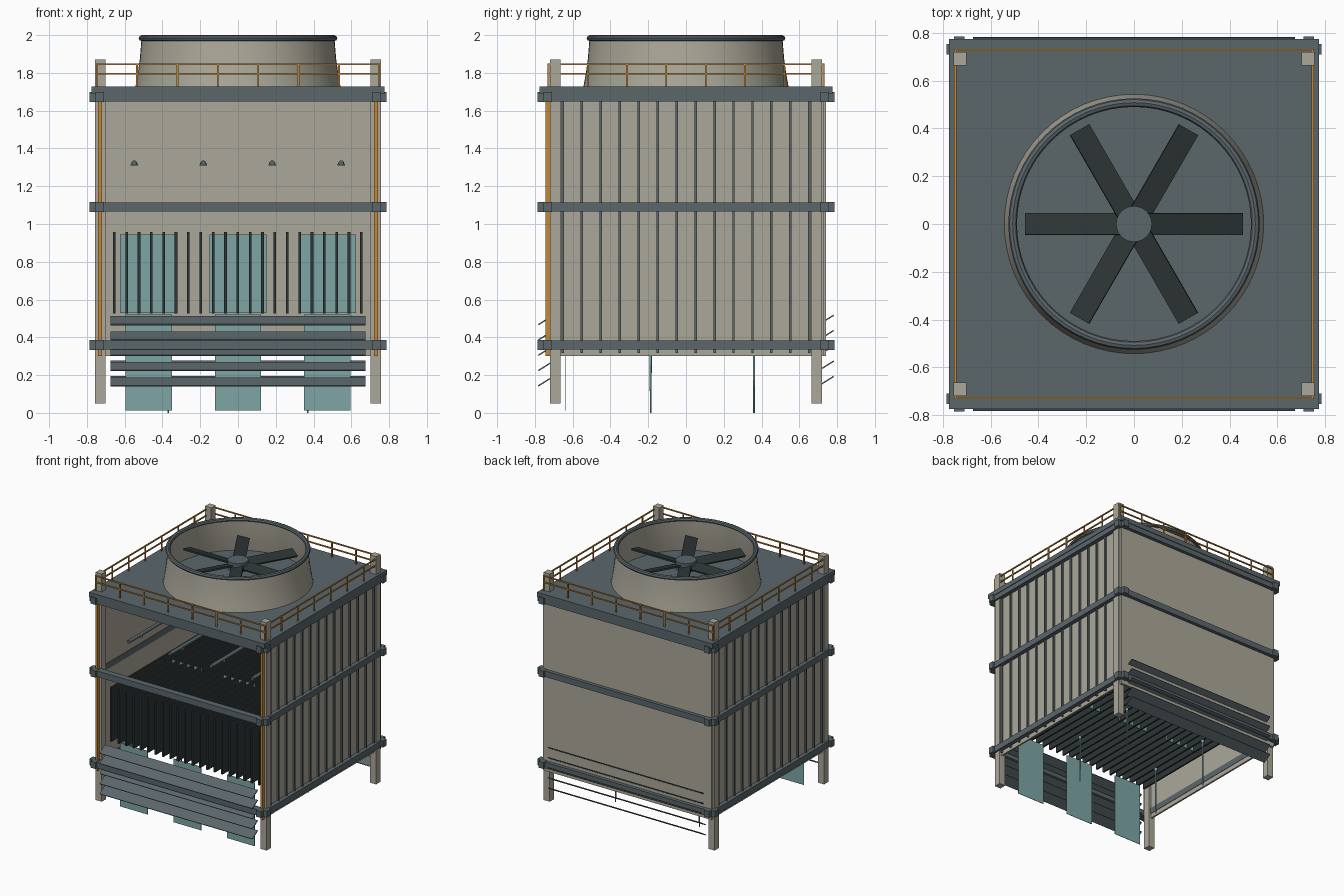
import bpy, math
from mathutils import Matrix

cube = bpy.data.objects.get("Cube")
if cube:
    bpy.data.objects.remove(cube, do_unlink=True)


def material(name, rgb):
    m = bpy.data.materials.new(name)
    m.use_nodes = True
    m.diffuse_color = (*rgb, 1)
    m.node_tree.nodes["Principled BSDF"].inputs["Base Color"].default_value = (*rgb, 1)
    return m


BEIGE = material("beige panel", (0.41, 0.39, 0.32))
STEEL = material("blue grey steel", (0.105, 0.135, 0.148))
DARK = material("dark fill", (0.027, 0.036, 0.036))
WATER = material("water teal", (0.21, 0.38, 0.38))
ORANGE = material("safety orange", (0.55, 0.25, 0.04))


def finish(name, mat):
    ob = bpy.context.object
    ob.name = name
    ob.data.materials.append(mat)
    return ob


def box(name, mat, x, y, z, rot=(0, 0, 0)):
    """Box from (min, max) ranges, turned about its own centre."""
    mid = [(a + b) / 2 for a, b in (x, y, z)]
    bpy.ops.mesh.primitive_cube_add(size=1, location=mid, rotation=rot)
    ob = finish(name, mat)
    ob.scale = [b - a for a, b in (x, y, z)]
    return ob


def centred(c, size):
    return (c - size / 2, c + size / 2)


def rod(name, mat, r, loc, length, rot=(0, 0, 0), sides=12, r_top=None):
    bpy.ops.mesh.primitive_cone_add(vertices=sides, radius1=r, radius2=r if r_top is None else r_top,
                                    depth=length, location=loc, rotation=rot)
    ob = finish(name, mat)
    bpy.ops.object.shade_smooth_by_angle(angle=math.radians(40))
    return ob


def lathe(name, mat, profile, sides=64):
    """Closed ring swept around z from an (r, z) outline."""
    n = len(profile)
    verts, faces = [], []
    for i in range(sides):
        a = 2 * math.pi * i / sides
        verts += [(r * math.cos(a), r * math.sin(a), z) for r, z in profile]
        j = (i + 1) % sides
        for k in range(n):
            k2 = (k + 1) % n
            faces.append((i * n + k, j * n + k, j * n + k2, i * n + k2))
    me = bpy.data.meshes.new(name)
    me.from_pydata(verts, [], faces)
    ob = bpy.data.objects.new(name, me)
    bpy.context.collection.objects.link(ob)
    bpy.ops.object.select_all(action='DESELECT')
    bpy.context.view_layer.objects.active = ob
    ob.select_set(True)
    bpy.ops.object.shade_smooth_by_angle(angle=math.radians(40))
    me.materials.append(mat)
    return ob


SIGNS = (-1, 1)
LEVELS = (0.36, 1.09, 1.672)

# Corner columns and the front corner poles
for sx in SIGNS:
    for sy in SIGNS:
        box("column", BEIGE, centred(sx * 0.729, 0.054), centred(sy * 0.692, 0.055), (0.05, 1.87))
    box("front_pole", ORANGE, centred(sx * 0.73, 0.02), (-0.745, -0.72), (0.3, 1.7))

# Side and back walls, with vertical ribs on the sides
box("back_wall", BEIGE, (-0.745, 0.745), (0.725, 0.742), (0.3, 1.69))
for sx in SIGNS:
    box("side_wall", BEIGE, centred(sx * 0.73, 0.014), (-0.738, 0.738), (0.3, 1.69))
    for i in range(14):
        box("wall_rib", STEEL, centred(sx * 0.74, 0.02), centred(-0.653 + i * 0.1005, 0.013), (0.318, 1.66))

# Beam rings and corner brackets
for z in LEVELS:
    tall = centred(z, 0.048)
    for s in SIGNS:
        box("long_beam", STEEL, (-0.74, 0.74), centred(s * 0.745, 0.05), tall)
        box("side_beam", STEEL, centred(s * 0.745, 0.05), (-0.74, 0.74), tall)
        for t in SIGNS:
            box("bracket_y", STEEL, centred(s * 0.732, 0.045), centred(t * 0.752, 0.066), centred(z, 0.052))
            box("bracket_x", STEEL, centred(s * 0.752, 0.066), centred(t * 0.732, 0.045), centred(z, 0.052))

# Roof deck
box("roof_deck", STEEL, (-0.775, 0.775), (-0.775, 0.775), (1.688, 1.727))

# Handrail
for s in SIGNS:
    for z in (1.796, 1.846):
        box("rail_x", ORANGE, (-0.752, 0.752), centred(s * 0.728, 0.009), centred(z, 0.009))
        box("rail_y", ORANGE, centred(s * 0.748, 0.009), (-0.73, 0.73), centred(z, 0.009))
    for i in range(8):
        t = -1 + 2 * i / 7
        box("rail_post_x", ORANGE, centred(t * 0.748, 0.009), centred(s * 0.728, 0.009), (1.727, 1.846))
        if 0 < i < 7:
            box("rail_post_y", ORANGE, centred(s * 0.748, 0.009), centred(t * 0.728, 0.009), (1.727, 1.846))

# Fan stack with rolled lip
lathe("fan_stack", BEIGE, [(0.543, 1.727), (0.53, 1.8), (0.519, 1.88), (0.511, 1.98),
                           (0.498, 1.98), (0.505, 1.88), (0.516, 1.8), (0.529, 1.727)])
lathe("stack_lip", STEEL, [(0.508 + 0.018 * math.cos(a), 1.984 + 0.016 * math.sin(a))
                           for a in (math.pi * k / 4 for k in range(8))])

# Fan
rod("fan_shaft", STEEL, 0.03, (0, 0, 1.78), 0.12)
rod("fan_hub", STEEL, 0.075, (0, 0, 1.865), 0.07, sides=32)
for i in range(6):
    blade = box("fan_blade", DARK, (0.06, 0.456), centred(0, 0.094), centred(1.865, 0.012))
    size = Matrix.Diagonal((*blade.scale, 1))
    blade.matrix_world = (Matrix.Rotation(i * math.pi / 3, 4, 'Z')
                          @ Matrix.Translation((0.258, 0, 1.865))
                          @ Matrix.Rotation(math.radians(14), 4, 'X') @ size)

# Fill fins
for i in range(21):
    box("fill_fin", DARK, centred(-0.655 + i * 0.0654, 0.014), (-0.67, 0.67), (0.525, 0.958))

# Spray pipes and nozzles
for i in range(4):
    x = -0.549 + i * 0.365
    rod("spray_pipe", STEEL, 0.014, (x, 0, 1.323), 1.2, rot=(math.pi / 2, 0, 0))
    for k in range(4):
        rod("spray_nozzle", STEEL, 0.021, (x, -0.45 + k * 0.3, 1.318), 0.018, r_top=0.014)

# Air inlet louvres, front and back, all pitched the same way
for s, base in ((-1, 0.164), (1, 0.172)):
    for i in range(5):
        box("louvre_slat", STEEL, (-0.675, 0.675), centred(s * 0.748, 0.08),
            centred(base + i * 0.081, 0.007), rot=(math.radians(32), 0, 0))

# Water sheets and falling streams
for x in (-0.473, 0, 0.473):
    box("inner_water_sheet", WATER, centred(x, 0.304), centred(0, 0.004), (0.53, 0.945))
    box("lower_water_sheet", WATER, centred(x, 0.246), centred(-0.64, 0.003), (0.012, 0.52))
for x in (-0.37, 0.37):
    for y in (-0.187, 0.36):
        rod("water_stream", WATER, 0.004, (x, y, 0.19), 0.38, r_top=0.007)
        rod("stream_head", WATER, 0.012, (x, y, 0.375), 0.025)
